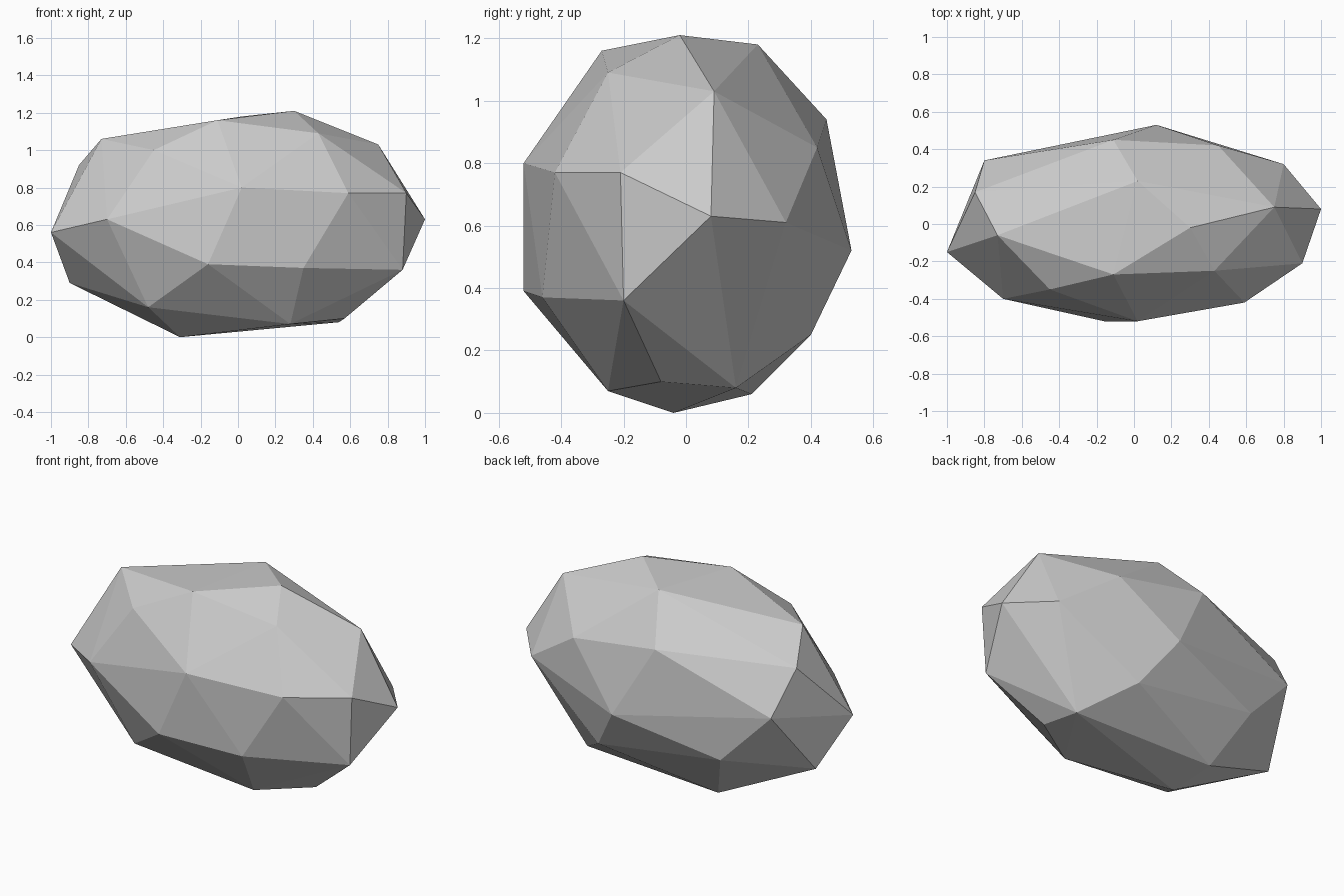
import bpy
import bmesh
from mathutils import Vector

# Remove the default object
default = bpy.data.objects.get("Cube")
if default:
    bpy.data.objects.remove(default, do_unlink=True)


def flat_material(name, colour):
    mat = bpy.data.materials.new(name)
    mat.use_nodes = True
    mat.diffuse_color = colour
    mat.node_tree.nodes["Principled BSDF"].inputs["Base Color"].default_value = colour
    return mat


def faceted_hull(name, corner_groups, material, unit=0.01):
    """Wrap a tight faceted skin around groups of corner points."""
    bm = bmesh.new()
    for group in corner_groups:
        for corner in group:
            bm.verts.new(Vector(corner) * unit)
    hull = bmesh.ops.convex_hull(bm, input=list(bm.verts), use_existing_faces=False)

    # Drop any corner that ended up inside the skin
    inside = {g for g in hull["geom_interior"] + hull["geom_unused"]
              if isinstance(g, bmesh.types.BMVert)}
    bmesh.ops.delete(bm, geom=list(inside), context='VERTS')
    bmesh.ops.recalc_face_normals(bm, faces=list(bm.faces))

    mesh = bpy.data.meshes.new(name)
    bm.to_mesh(mesh)
    bm.free()
    mesh.materials.append(material)
    for face in mesh.polygons:
        face.use_smooth = False
    boulder = bpy.data.objects.new(name, mesh)
    bpy.context.scene.collection.objects.link(boulder)
    return boulder


# Corners of the boulder in hundredths of a unit, from the ground up
base = [(-31, -4, 0), (-36, 21, 6), (28, -25, 7), (54, 16, 8), (57, -8, 10)]
lower_belt = [(-48, -29, 16), (-90, 6, 29), (-16, -52, 39), (35, -46, 37),
              (88, -20, 36), (30, 40, 25), (-50, 39, 36)]
middle_belt = [(-100, -15, 56), (-70, -40, 63), (100, 8, 63), (80, 32, 61),
               (12, 53, 52), (-80, 34, 67)]
upper_belt = [(2, -52, 80), (59, -42, 77), (90, -21, 77), (-85, 17, 92),
              (45, 42, 85), (-11, 45, 94)]
crown = [(-45, -35, 100), (-73, -6, 106), (75, 9, 103), (43, -25, 109),
         (-11, -27, 116), (2, 23, 118), (30, -2, 121)]

stone_grey = flat_material("stone_grey", (0.6, 0.6, 0.6, 1.0))
faceted_hull("boulder", [base, lower_belt, middle_belt, upper_belt, crown], stone_grey)
